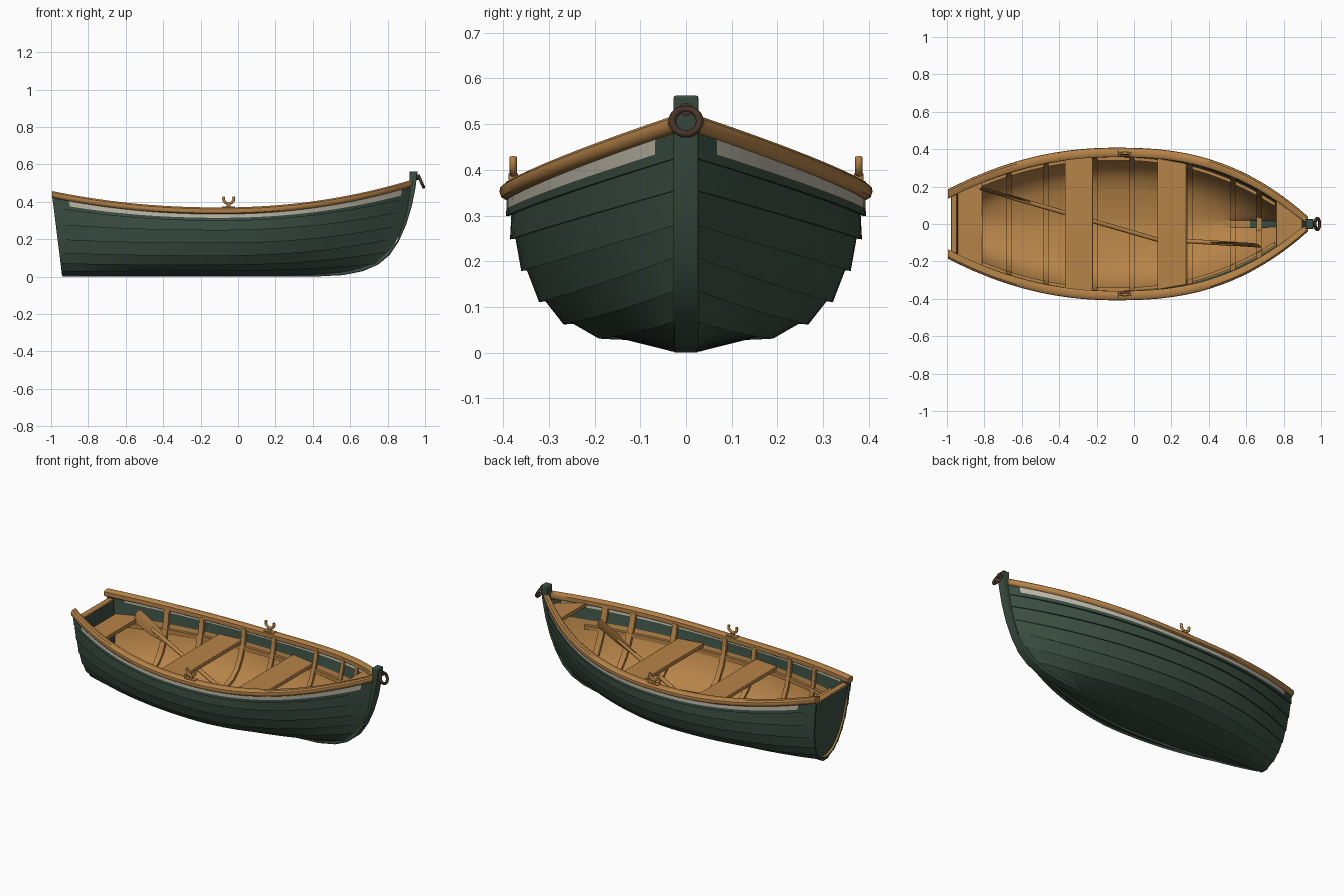
import bpy, bmesh, math
from mathutils import Vector

if "Cube" in bpy.data.objects:
    bpy.data.objects.remove(bpy.data.objects["Cube"])


def material(name, rgb):
    m = bpy.data.materials.new(name)
    m.use_nodes = True
    m.diffuse_color = (*rgb, 1)
    m.node_tree.nodes["Principled BSDF"].inputs["Base Color"].default_value = (*rgb, 1)
    return m


GREEN = material("dark green paint", (0.043, 0.077, 0.055))
WOOD = material("warm wood", (0.47, 0.23, 0.065))
WHITE = material("worn white paint", (0.5, 0.47, 0.38))
IRON = material("rusty iron", (0.06, 0.032, 0.02))


def finish(name, bm, mats, angle=30):
    bmesh.ops.recalc_face_normals(bm, faces=bm.faces)
    mesh = bpy.data.meshes.new(name)
    bm.to_mesh(mesh)
    bm.free()
    ob = bpy.data.objects.new(name, mesh)
    bpy.context.collection.objects.link(ob)
    for m in mats:
        mesh.materials.append(m)
    bpy.ops.object.select_all(action='DESELECT')
    ob.select_set(True)
    bpy.context.view_layer.objects.active = ob
    bpy.ops.object.shade_smooth_by_angle(angle=math.radians(angle))
    return ob


def loft(name, rows, mats, pick=None, caps=(0, -1), angle=30):
    """Skin closed sections; pick gives the material slot of a row and column."""
    bm = bmesh.new()
    grid = [[bm.verts.new(p) for p in row] for row in rows]
    n = len(rows[0])
    for i, (a, b) in enumerate(zip(grid, grid[1:])):
        for j in range(n):
            f = bm.faces.new((a[j], a[(j + 1) % n], b[(j + 1) % n], b[j]))
            f.material_index = pick(i, j) if pick else 0
    for c in caps:
        bm.faces.new(grid[c])
    return finish(name, bm, mats, angle)


def prism(name, pts, vec, mat, bevel=0.0):
    """Extrude a flat outline along a vector."""
    ob = loft(name, [pts, [Vector(p) + Vector(vec) for p in pts]], [mat])
    if bevel:
        mod = ob.modifiers.new("soft edges", 'BEVEL')
        mod.width = bevel
        mod.segments = 2


def tube(name, pts, radius, mat):
    cu = bpy.data.curves.new(name, 'CURVE')
    cu.dimensions = '3D'
    cu.bevel_depth = radius
    cu.bevel_resolution = 3
    cu.use_fill_caps = True
    sp = cu.splines.new('POLY')
    sp.points.add(len(pts) - 1)
    for q, p in zip(sp.points, pts):
        q.co = (*p, 1)
    ob = bpy.data.objects.new(name, cu)
    bpy.context.collection.objects.link(ob)
    cu.materials.append(mat)
    bpy.ops.object.select_all(action='DESELECT')
    ob.select_set(True)
    bpy.context.view_layer.objects.active = ob
    bpy.ops.object.convert(target='MESH')
    bpy.ops.object.shade_smooth_by_angle(angle=math.radians(40))


# Hull lines from keel to sheer: midship (y, z), transom (y, z), stem (x, z)
MID = [(.03, .015), (.186, .042), (.26, .071), (.311, .117), (.349, .183),
       (.373, .25), (.382, .30), (.388, .352)]
STERN = [(.02, .015), (.065, .035), (.10, .075), (.127, .13), (.147, .2),
         (.158, .28), (.165, .37), (.165, .44)]
BOW = [(.62, .03), (.74, .075), (.815, .14), (.855, .21), (.885, .28),
       (.905, .355), (.92, .425), (.93, .5)]
XM, SKIN, LAP = -.1, -.016, .012


def on(line, u):
    i = min(int(u), 6)
    a, b = line[i], line[i + 1]
    return a[0] + (b[0] - a[0]) * (u - i), a[1] + (b[1] - a[1]) * (u - i)


def end_x(u, fore):
    return on(BOW, u)[0] if fore else -.94 - .055 * on(STERN, u)[1] / .44


def hull(u, t, off=0, side=1):
    """Point on plank line u at t from -1 (transom) to 1 (stem)."""
    fore, s = t > 0, abs(t)
    ym, zm = on(MID, u)
    ye, ze = (.02, on(BOW, u)[1]) if fore else on(STERN, u)
    y = ym + (ye - ym) * s ** (1.5 + u / 7 if fore else 2.1)
    z = zm + (ze - zm) * s ** 2.1
    i = min(int(u), 6)
    d = Vector((MID[i + 1][0] - MID[i][0], MID[i + 1][1] - MID[i][1])).normalized()
    off *= 1 - .5 * s ** 6
    return Vector((XM + (end_x(u, fore) - XM) * s,
                   side * max(y + d.y * off, .002), z - d.x * off))


def hull_at(u, x, off=0, side=1):
    fore = x > XM
    s = (x - XM) / (end_x(u, fore) - XM)
    return hull(u, s if fore else -s, off, side)


# Lapped planking with a white sheer stripe outside and a lined interior
outer = []
for k in range(7):
    outer.append((k, LAP))
    if k == 6:
        outer.append((6.3, LAP * .75))
    outer.append((k + 1, 0 if k < 6 else .004))
inner = [(u, SKIN) for u in (7, 6.45, 6, 5.4, 5, 4, 3, 2, 1, 0)]
half = outer + inner
section = [(u, o, 1) for u, o in half] + [(u, o, -1) for u, o in reversed(half)]


def paint(i, j):
    (ua, oa, _), (ub, ob_, _) = section[j], section[(j + 1) % len(section)]
    if min(ua, ub) > (6.4 if oa == SKIN else 6.2):
        return 1 if 1 < i < 39 else 0
    return 2 if oa == ob_ == SKIN and max(ua, ub) < 5.5 else 0


STATIONS = [i / 20 for i in range(-20, 21)]
loft("planked_hull", [[hull(u, t, o, s) for u, o, s in section] for t in STATIONS],
     [GREEN, WHITE, WOOD], paint, caps=(0,), angle=28)

# Keel and curved stem post in one piece
stem = [(-.94, 0), (.4, 0), (.56, .008), (.67, .03), (.75, .065), (.81, .115), (.86, .19),
        (.9, .28), (.93, .38), (.948, .47), (.96, .562), (.918, .562), (.915, .43),
        (.895, .32), (.85, .19), (.775, .095), (.66, .036), (.4, .012), (-.94, .012)]
prism("keel_and_stem", [(x, -.027, z) for x, z in stem], (0, .054, 0), GREEN, .004)

# Transom set just inside the plank ends, with a wooden cap
us = [0, 1, 2, 3, 4, 5, 6, 6.5]
rim = [hull(u, -1, SKIN * .5, s) for s, seq in ((1, us), (-1, us[::-1])) for u in seq]
prism("transom", [p + Vector((.014, 0, 0)) for p in rim], (.025, 0, 0), GREEN)
top = hull(6.5, -1)
prism("transom_cap", [(top.x + x, s * .155, top.z - .004) for x, s in
                      ((.012, -1), (.045, -1), (.045, 1), (.012, 1))], (0, 0, .014), WOOD, .004)

# Rounded gunwales and seat risers, mirrored
RAIL = [(-.03, -.012), (-.03, .012), (-.022, .018), (.008, .018), (.018, .01),
        (.02, 0), (.016, -.012), (.006, -.018), (-.022, -.018)]
RISER = [(-.03, -.015), (-.03, .01), (-.01, .01), (-.01, -.015)]


def strake(name, u, shape, stations, s):
    rows = []
    for t in stations:
        p = hull(u, t)
        rows.append([(p.x, s * max(p.y + dy, .001), p.z + dz) for dy, dz in shape])
    loft(name, rows, [WOOD], angle=40)


for label, s in (("left", 1), ("right", -1)):
    strake(label + "_gunwale", 7, RAIL, STATIONS, s)
    strake(label + "_seat_riser", 4.9, RISER, STATIONS[1:-3], s)

# Bent ribs across the inside, stopping short of the stem
for i, x in enumerate((-.67, -.47, -.21, -.01, .3, .53, .67)):
    steps = [u for u in [j / 2 for j in range(14)] + [6.9] if end_x(u, True) > x + .04]
    run = [(u, -1) for u in reversed(steps)] + [(u, 1) for u in steps]
    rows = [[hull_at(u, x + dx, o, s) for dx, o in
             ((-.014, -.012), (.014, -.012), (.014, -.032), (-.014, -.032))] for u, s in run]
    loft(f"rib_{i + 1}", rows, [WOOD])

# Thwarts, stern seat and breasthook, cut to the hull's width
for name, a, b, z, u in (("stern_seat", -.95, -.81, .295, 5.2),
                         ("middle_thwart", -.37, -.22, .26, 5.2),
                         ("forward_thwart", .125, .28, .265, 5.2),
                         ("breasthook", .76, .9, .425, 6.3)):
    w = [hull_at(u, x, SKIN).y + .004 for x in (a, b)]
    prism(name, [(a, -w[0], z), (b, -w[1], z), (b, w[1], z), (a, w[0], z)],
          (0, 0, .024), WOOD, .003)


# Oars lying in the boat, blades on edge
def oar(name, tip, grip):
    tip, grip = Vector(tip), Vector(grip)
    d = (grip - tip).normalized()
    side = d.cross(Vector((0, .25, 1))).normalized()
    up = side.cross(d)
    rows = []
    for dist, h, w in ((0, .03, .003), (.02, .042, .005), (.16, .038, .006), (.3, .01, .009)):
        c = tip + d * dist
        rows.append([c + up * a * h + side * b * w
                     for a, b in ((-1, 0), (0, 1), (1, 0), (0, -1))])
    loft(name + "_blade", rows, [WOOD])
    tube(name + "_shaft", [tip + d * .15, grip], .012, WOOD)


oar("stern_oar", (-.82, .19, .34), (.13, -.085, .1))
oar("bow_oar", (.67, -.115, .365), (.14, -.082, .11))

# Rowlocks on pads
for label, s in (("left", 1), ("right", -1)):
    x, y = -.05, s * .378
    prism(label + "_rowlock_pad", [(x + a * .035, y + b * .016, .362) for a, b in
                                   ((-1, -1), (1, -1), (1, 1), (-1, 1))], (0, 0, .013), WOOD, .003)
    arc = [math.radians(a) for a in range(155, 386, 23)]
    tube(label + "_rowlock_horns",
         [(x + .028 * math.cos(a), y, .417 + .026 * math.sin(a)) for a in arc], .008, WOOD)
    tube(label + "_rowlock_pin", [(x, y, .33), (x, y, .392)], .011, WOOD)

# Mooring ring on the stem head
tube("ring_bolt", [(.94, 0, .532), (.974, 0, .532)], .015, IRON)
bpy.ops.mesh.primitive_torus_add(location=(.98, 0, .506), rotation=(0, math.radians(66), 0),
                                 major_radius=.03, minor_radius=.0085,
                                 major_segments=28, minor_segments=10)
ring = bpy.context.object
ring.name = "mooring_ring"
ring.data.materials.append(IRON)
bpy.ops.object.shade_smooth_by_angle(angle=math.radians(60))
